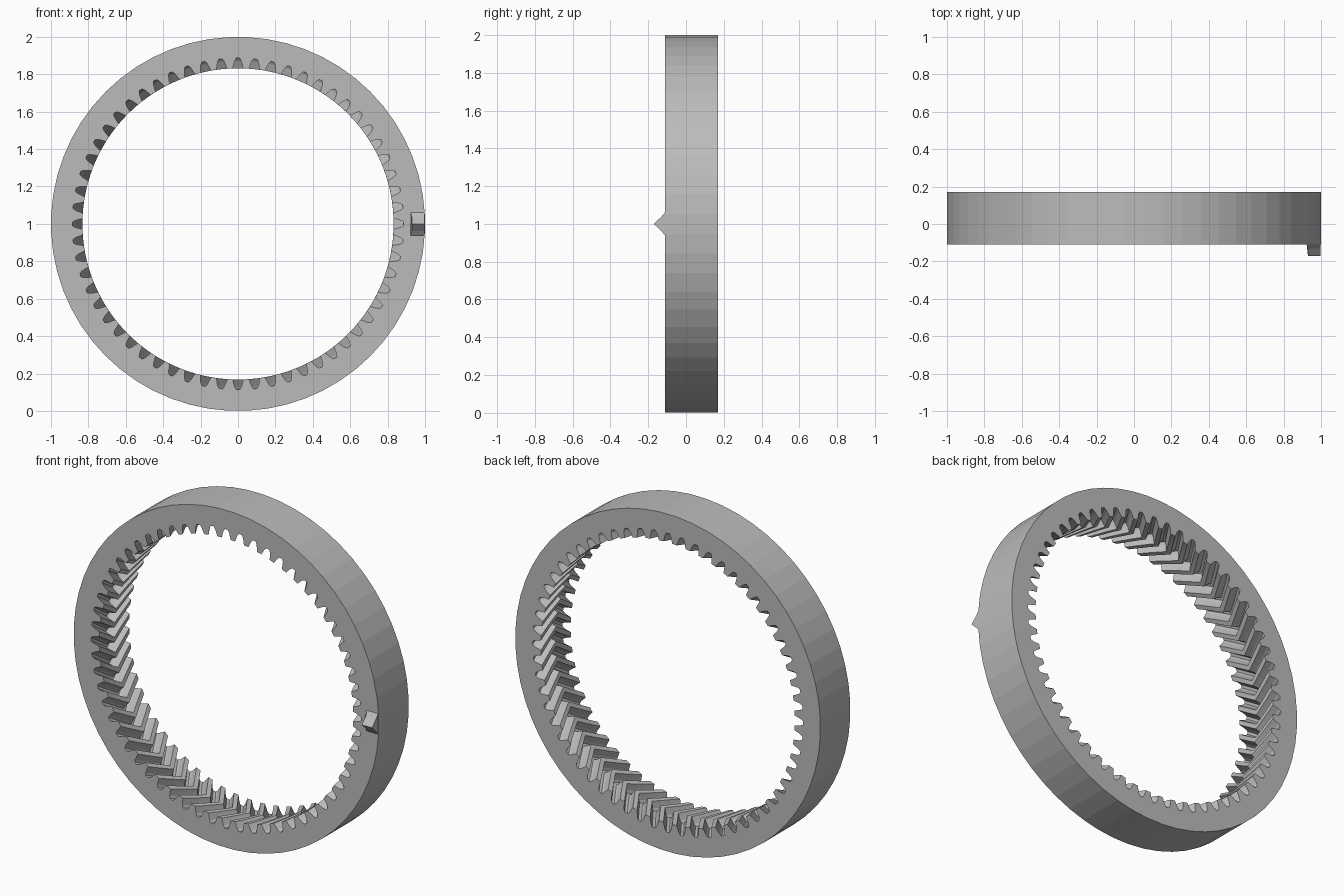
import bpy, bmesh, math

if "Cube" in bpy.data.objects:
    bpy.data.objects.remove(bpy.data.objects["Cube"])

TEETH = 60
R_OUT, R_ROOT, R_TIP = 1.0, 0.886, 0.832
Y_FRONT, Y_BACK = -0.11, 0.17
TWIST = math.radians(6.0)          # sweep of each tooth at mid depth
PITCH = 2 * math.pi / TEETH

grey = bpy.data.materials.new("plain grey")
grey.diffuse_color = (0.5, 0.5, 0.5, 1)
grey.use_nodes = True
grey.node_tree.nodes["Principled BSDF"].inputs["Base Color"].default_value = grey.diffuse_color


def make_object(name, bm):
    bmesh.ops.recalc_face_normals(bm, faces=bm.faces)
    mesh = bpy.data.meshes.new(name)
    bm.to_mesh(mesh)
    bm.free()
    mesh.materials.append(grey)
    ob = bpy.data.objects.new(name, mesh)
    bpy.context.collection.objects.link(ob)
    return ob


def polar(r, a, y):
    return (r * math.cos(a), y, 1 + r * math.sin(a))


# One gap between teeth: (angle as fraction of pitch, radius), gap centred on 0
gap = [(-0.5, R_TIP), (-0.33, R_TIP), (-0.28, 0.848), (-0.2, 0.872), (-0.1, R_ROOT),
       (0.1, R_ROOT), (0.2, 0.872), (0.28, 0.848), (0.33, R_TIP)]

# Ring gear with herringbone inner teeth
bm = bmesh.new()
STEPS = 6
sections = []
for s in range(STEPS + 1):
    t = s / STEPS
    y = Y_FRONT + (Y_BACK - Y_FRONT) * t
    turn = TWIST * (1 - abs(2 * t - 1))
    sections.append([bm.verts.new(polar(r, (k + f) * PITCH + turn, y))
                     for k in range(TEETH) for f, r in gap])
n, m = len(sections[0]), len(gap)
for a, b in zip(sections, sections[1:]):
    for i in range(n):
        j = (i + 1) % n
        bm.faces.new((a[i], a[j], b[j], b[i]))

# Outer wall and flat end faces
rims = [[bm.verts.new(polar(R_OUT, (k - 0.5) * PITCH, y)) for k in range(TEETH)]
        for y in (Y_FRONT, Y_BACK)]
for k in range(TEETH):
    j = (k + 1) % TEETH
    bm.faces.new((rims[0][k], rims[0][j], rims[1][j], rims[1][k]))
    for rim, sec in ((rims[0], sections[0]), (rims[1], sections[-1])):
        inner = [sec[(k * m + i) % n] for i in range(m + 1)]
        bm.faces.new(inner + [rim[j], rim[k]])
make_object("ring_gear", bm)

# Pointed marker on the front face: (y, z) profile extruded along x
profile = [(-0.10, 0.935), (-0.112, 0.94), (-0.13, 0.962), (-0.164, 0.994), (-0.17, 1.0),
           (-0.164, 1.006), (-0.13, 1.038), (-0.112, 1.06), (-0.10, 1.065)]
bm = bmesh.new()
left = [bm.verts.new((0.922 if y > -0.13 else 0.93, y, z)) for y, z in profile]
right = [bm.verts.new((0.996, y, z)) for y, z in profile]
bm.faces.new(left)
bm.faces.new(right)
for i in range(len(profile)):
    j = (i + 1) % len(profile)
    bm.faces.new((left[i], left[j], right[j], right[i]))
make_object("pointer_marker", bm)
